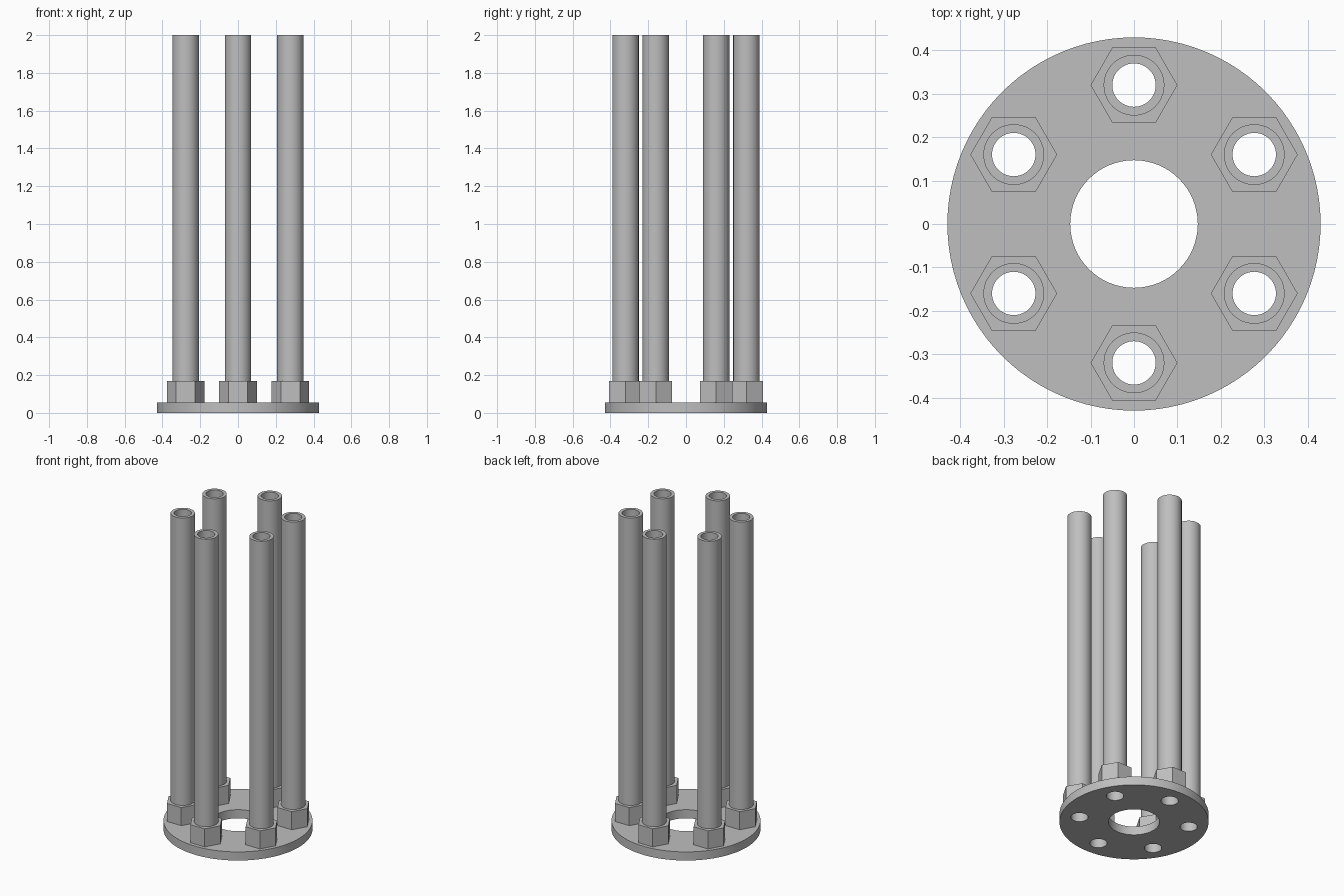
import bpy
import bmesh
from math import sin, cos, radians, tau

cube = bpy.data.objects.get("Cube")
if cube:
    bpy.data.objects.remove(cube, do_unlink=True)

# Shared dimensions
PLATE_TOP, NUT_TOP, HEIGHT = 0.055, 0.17, 2.0
BORE, TUBE_RADIUS, BOLT_CIRCLE = 0.05, 0.07, 0.32

steel = bpy.data.materials.new("grey_steel")
steel.use_nodes = True
COLOR = (0.52, 0.52, 0.52, 1)
steel.diffuse_color = COLOR
steel.node_tree.nodes["Principled BSDF"].inputs["Base Color"].default_value = COLOR


def circle(radius, sides, center=(0, 0)):
    """Closed outline of a regular polygon."""
    return [(center[0] + radius * cos(tau * i / sides),
             center[1] + radius * sin(tau * i / sides)) for i in range(sides)]


def extruded(name, loops, bottom, top, location=(0, 0)):
    """Solid prism from an outer outline followed by hole outlines."""
    bm = bmesh.new()
    edges = []
    for loop in loops:
        verts = [bm.verts.new((x, y, bottom)) for x, y in loop]
        edges += [bm.edges.new((v, verts[i - 1])) for i, v in enumerate(verts)]
    bmesh.ops.triangle_fill(bm, edges=edges, use_beauty=True, use_dissolve=False)
    result = bmesh.ops.extrude_face_region(bm, geom=bm.faces[:])
    raised = [g for g in result["geom"] if isinstance(g, bmesh.types.BMVert)]
    bmesh.ops.translate(bm, verts=raised, vec=(0, 0, top - bottom))
    bmesh.ops.recalc_face_normals(bm, faces=bm.faces[:])
    mesh = bpy.data.meshes.new(name)
    bm.to_mesh(mesh)
    bm.free()
    mesh.materials.append(steel)
    obj = bpy.data.objects.new(name, mesh)
    obj.location = (*location, 0)
    bpy.context.collection.objects.link(obj)
    bpy.ops.object.select_all(action="DESELECT")
    obj.select_set(True)
    bpy.context.view_layer.objects.active = obj
    bpy.ops.object.shade_smooth_by_angle(angle=radians(30))
    return obj


stations = circle(BOLT_CIRCLE, 6)
stations = [(-y, x) for x, y in stations]  # first station at the back

# Flange plate with a central opening and six bores
extruded("flange_plate",
         [circle(0.43, 96), circle(0.147, 64)]
         + [circle(BORE, 48, s) for s in stations],
         0, PLATE_TOP)

# Hex nut and open tube at every station
for n, station in enumerate(stations, 1):
    extruded(f"hex_nut_{n}", [circle(0.1, 6), circle(TUBE_RADIUS, 48)],
             PLATE_TOP, NUT_TOP, station)
    extruded(f"tube_{n}", [circle(TUBE_RADIUS, 48), circle(BORE, 48)],
             PLATE_TOP, HEIGHT, station)
